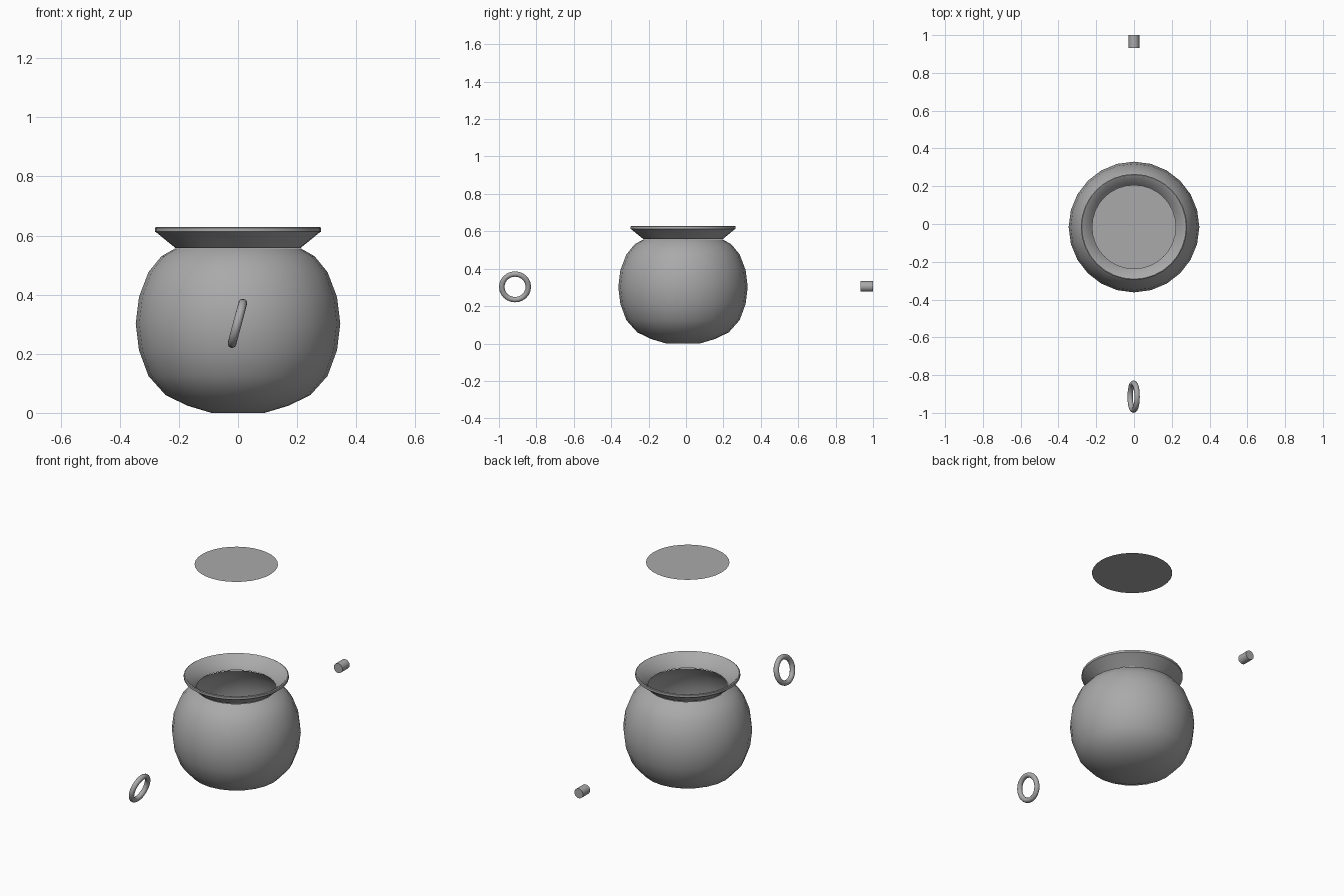
import bpy, bmesh, math

if "Cube" in bpy.data.objects:
    bpy.data.objects.remove(bpy.data.objects["Cube"], do_unlink=True)

GREY = (0.4, 0.4, 0.4, 1)
mat = bpy.data.materials.new("plain grey")
mat.use_nodes = True
mat.diffuse_color = GREY
mat.node_tree.nodes["Principled BSDF"].inputs["Base Color"].default_value = GREY

POT_Y = -0.016


def finish(obj, name, smooth=True):
    """Name, colour and shade one part."""
    obj.name = obj.data.name = name
    obj.data.materials.clear()
    obj.data.materials.append(mat)
    bpy.ops.object.select_all(action='DESELECT')
    obj.select_set(True)
    bpy.context.view_layer.objects.active = obj
    if smooth:
        bpy.ops.object.shade_smooth_by_angle(angle=math.radians(35))


def lathe(name, profile, sides=24, floor=False, loop=False):
    """Turn a (radius, height) profile about the upright axis."""
    bm = bmesh.new()
    rings = []
    for r, z in profile:
        angles = [math.tau * i / sides for i in range(sides)]
        rings.append([bm.verts.new((r * math.cos(a), r * math.sin(a), z)) for a in angles])
    pairs = list(zip(rings, rings[1:]))
    if loop:
        pairs.append((rings[-1], rings[0]))
    for low, high in pairs:
        for i in range(sides):
            j = (i + 1) % sides
            bm.faces.new((low[i], low[j], high[j], high[i]))
    if floor:
        bm.faces.new(rings[0][::-1])
    mesh = bpy.data.meshes.new(name)
    bm.to_mesh(mesh)
    bm.free()
    obj = bpy.data.objects.new(name, mesh)
    bpy.context.collection.objects.link(obj)
    obj.location.y = POT_Y
    finish(obj, name)


# Round single-walled body, flattened underneath
lathe("pot_body", [(0.09, 0.0), (0.17, 0.024), (0.245, 0.06), (0.303, 0.125),
                   (0.335, 0.212), (0.346, 0.302), (0.335, 0.392), (0.303, 0.476),
                   (0.259, 0.53), (0.213, 0.556)], floor=True)

# Flared rim with a narrow upright lip
lathe("pot_rim", [(0.212, 0.558), (0.272, 0.607), (0.281, 0.613), (0.281, 0.626),
                  (0.276, 0.629), (0.268, 0.626), (0.238, 0.592), (0.222, 0.577)],
      sides=32, loop=True)

# Flat disc hovering above the opening
bpy.ops.mesh.primitive_circle_add(vertices=32, radius=0.223, fill_type='NGON',
                                  location=(0, POT_Y, 1.28))
finish(bpy.context.object, "liquid_disc", smooth=False)

# Leaning ring in front
bpy.ops.mesh.primitive_torus_add(major_segments=24, minor_segments=12,
                                 major_radius=0.071, minor_radius=0.0147,
                                 location=(-0.002, -0.914, 0.303),
                                 rotation=(0, math.radians(105), 0))
finish(bpy.context.object, "handle_ring")

# Short peg behind
bpy.ops.mesh.primitive_cylinder_add(vertices=20, radius=0.028, depth=0.067,
                                    location=(0, 0.9665, 0.305),
                                    rotation=(math.radians(90), 0, 0))
finish(bpy.context.object, "handle_peg")
